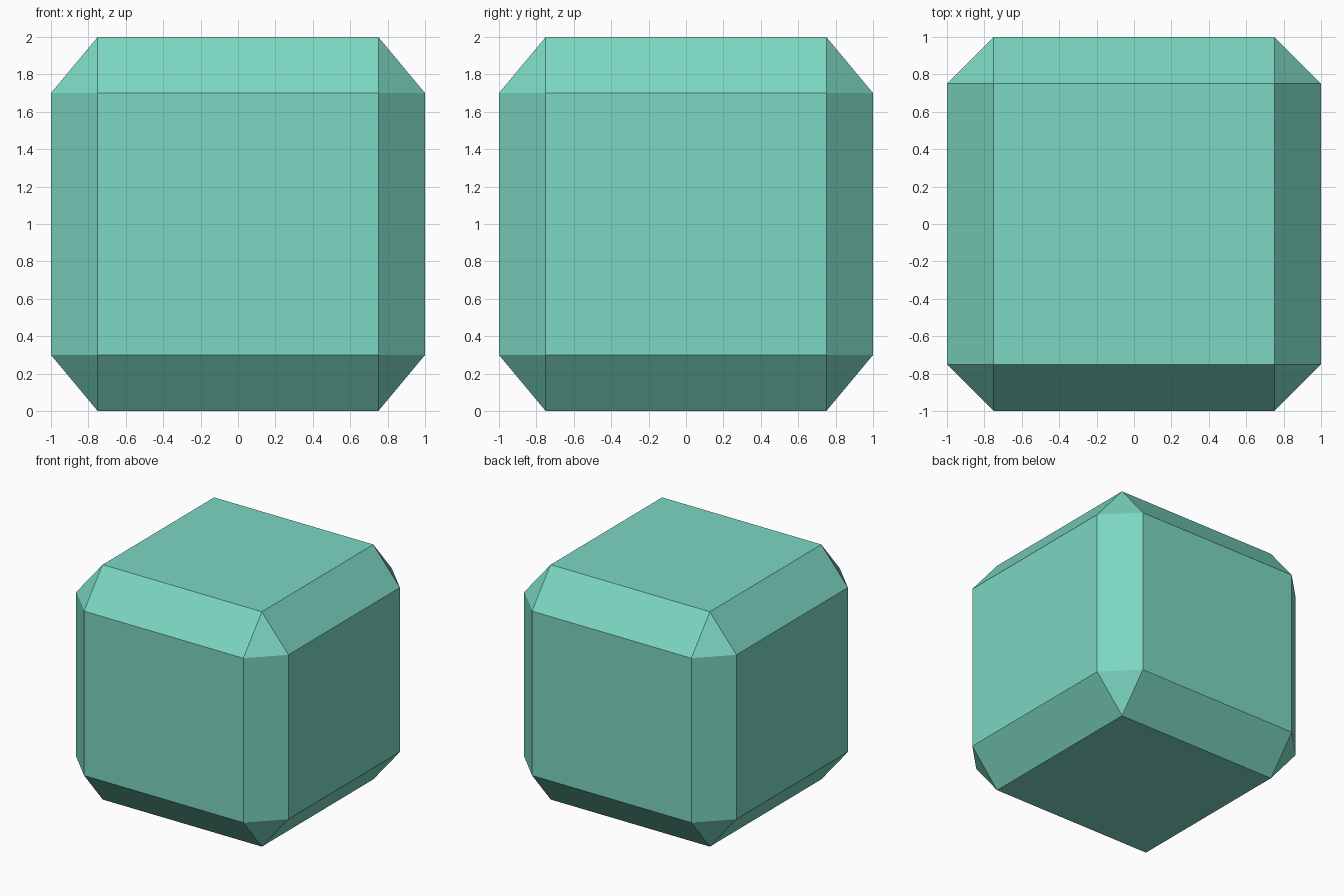
import bpy, bmesh
from itertools import product

if "Cube" in bpy.data.objects:
    bpy.data.objects.remove(bpy.data.objects["Cube"])

# Sizes: half width, half width of the flat panels, half height of the side panels
HALF, PANEL, SIDE = 1.0, 0.75, 0.7

mint = bpy.data.materials.new("mint_green")
mint.diffuse_color = (0.2, 0.68, 0.54, 1)
mint.use_nodes = True
mint.node_tree.nodes["Principled BSDF"].inputs["Base Color"].default_value = mint.diffuse_color

# Chamfered block: hull of six flat panels, one corner point per panel
bm = bmesh.new()
for sx, sy, sz in product((-1, 1), repeat=3):
    for x, y, z in ((PANEL, PANEL, HALF), (HALF, PANEL, SIDE), (PANEL, HALF, SIDE)):
        bm.verts.new((sx * x, sy * y, HALF + sz * z))
bmesh.ops.convex_hull(bm, input=bm.verts[:])
bmesh.ops.dissolve_limit(bm, angle_limit=0.02, verts=bm.verts[:], edges=bm.edges[:])
bmesh.ops.recalc_face_normals(bm, faces=bm.faces[:])

mesh = bpy.data.meshes.new("chamfered_block")
bm.to_mesh(mesh)
bm.free()
mesh.materials.append(mint)
block = bpy.data.objects.new("chamfered_block", mesh)
bpy.context.collection.objects.link(block)
